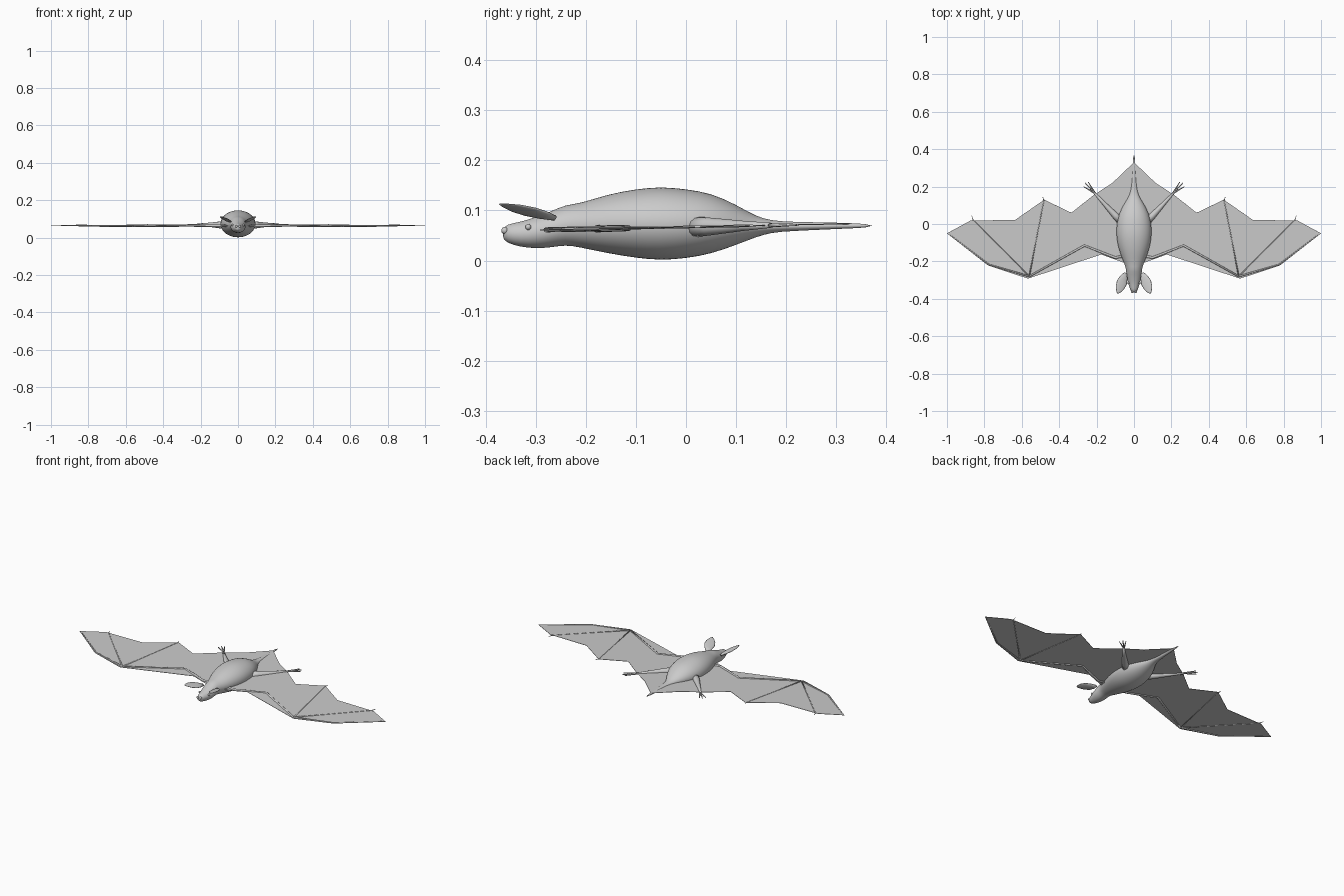
import bpy, bmesh, math
from mathutils import Vector

if "Cube" in bpy.data.objects:
    bpy.data.objects.remove(bpy.data.objects["Cube"], do_unlink=True)

grey = bpy.data.materials.new("soft_grey")
grey.use_nodes = True
grey.diffuse_color = (0.6, 0.6, 0.6, 1)
grey.node_tree.nodes["Principled BSDF"].inputs["Base Color"].default_value = (0.6, 0.6, 0.6, 1)


def finish(name, bm, smooth=True, mirror=False):
    """Turn a bmesh into an object, optionally mirrored across x."""
    bmesh.ops.recalc_face_normals(bm, faces=bm.faces)
    mesh = bpy.data.meshes.new(name)
    bm.to_mesh(mesh)
    bm.free()
    mesh.materials.append(grey)
    obj = bpy.data.objects.new(name, mesh)
    bpy.context.collection.objects.link(obj)
    if mirror:
        obj.modifiers.new("Mirror", 'MIRROR')
    for p in mesh.polygons:
        p.use_smooth = smooth
    return obj


def loft(name, sections, sides=24, mirror=False):
    """Skin elliptical rings given as (centre, half axis u, half axis v)."""
    bm = bmesh.new()
    rings = []
    for c, u, v in sections:
        angles = [math.tau * i / sides for i in range(sides)]
        rings.append([bm.verts.new(c + u * math.cos(a) + v * math.sin(a)) for a in angles])
    for a, b in zip(rings, rings[1:]):
        for i in range(sides):
            j = (i + 1) % sides
            bm.faces.new((a[i], a[j], b[j], b[i]))
    bm.faces.new(rings[0])
    bm.faces.new(rings[-1])
    return finish(name, bm, mirror=mirror)


def wing_z(y):
    return 0.067 + 0.02 * y


def bone(name, points, radii, sides=8, lift=0.0):
    """Tapered rod lying along the wing plane, on both sides."""
    pts = [Vector((x, y, wing_z(y) + lift)) for x, y in points]
    sections = []
    for i, (p, r) in enumerate(zip(pts, radii)):
        d = (pts[min(i + 1, len(pts) - 1)] - pts[max(i - 1, 0)]).normalized()
        side = d.cross(Vector((0, 0, 1))).normalized()
        sections.append((p, side * r, side.cross(d) * r))
    return loft(name, sections, sides, mirror=True)


# Body, head and tail: y, bottom, top, half width
profile = [
    (-0.366, 0.045, 0.062, 0.008), (-0.358, 0.035, 0.073, 0.018),
    (-0.33, 0.027, 0.077, 0.027), (-0.30, 0.024, 0.087, 0.036),
    (-0.27, 0.026, 0.098, 0.042), (-0.24, 0.031, 0.112, 0.042),
    (-0.215, 0.027, 0.113, 0.051), (-0.155, 0.014, 0.133, 0.075),
    (-0.10, 0.005, 0.143, 0.09), (-0.05, 0.0, 0.148, 0.095),
    (0.0, 0.004, 0.143, 0.093), (0.05, 0.013, 0.135, 0.082),
    (0.10, 0.031, 0.112, 0.058), (0.14, 0.047, 0.088, 0.031),
    (0.17, 0.056, 0.080, 0.02), (0.21, 0.059, 0.077, 0.013),
    (0.30, 0.063, 0.076, 0.008), (0.373, 0.066, 0.073, 0.004)]
body = loft("body", [(Vector((0, y, (lo + hi) / 2)), Vector((w, 0, 0)), Vector((0, 0, (hi - lo) / 2)))
                     for y, lo, hi, w in profile], 32)
sub = body.modifiers.new("Subdivision", 'SUBSURF')
sub.levels = sub.render_levels = 1

# Nostrils and eyes as small bumps
for name, spot, size in (("nostrils", (0.009, -0.362, 0.06), 0.007),
                         ("eyes", (0.03, -0.315, 0.067), 0.006)):
    bm = bmesh.new()
    bmesh.ops.create_uvsphere(bm, u_segments=12, v_segments=8, radius=size)
    bmesh.ops.translate(bm, vec=spot, verts=bm.verts)
    finish(name, bm, mirror=True)

# Leaf-shaped ears
base, tip = Vector((0.045, -0.262, 0.085)), Vector((0.088, -0.372, 0.113))
along = (tip - base).normalized()
across = Vector((0.9, 0.3, 0.25))
across = (across - along * across.dot(along)).normalized()
normal = across.cross(along)
loft("ears", [(base.lerp(tip, t), across * w, normal * h) for t, w, h in
              ((0, 0.008, 0.005), (0.2, 0.021, 0.006), (0.45, 0.029, 0.005),
               (0.7, 0.025, 0.004), (0.9, 0.013, 0.002), (1, 0.003, 0.001))], 16, mirror=True)

# Wing and tail membrane, one thin scalloped sheet
edge = [(0, -0.2), (0.06, -0.205), (0.175, -0.163), (0.567, -0.292), (0.78, -0.222),
        (1.0, -0.05), (0.875, 0.018), (0.635, 0.022), (0.48, 0.13), (0.335, 0.06),
        (0.215, 0.155), (0.115, 0.22), (0, 0.33)]
bm = bmesh.new()
bm.faces.new([bm.verts.new((x, y, wing_z(y))) for x, y in edge])
bmesh.ops.triangulate(bm, faces=bm.faces)
membrane = finish("wing_membrane", bm, smooth=False, mirror=True)
solid = membrane.modifiers.new("Thickness", 'SOLIDIFY')
solid.thickness, solid.offset = 0.002, 0

# Arm and finger bones
wrist = (0.56, -0.28)
bone("arm_bones", [(0.05, -0.17), (0.1, -0.18), (0.265, -0.115), wrist],
     (0.008, 0.007, 0.006, 0.005))
bone("leading_fingers", [wrist, (0.775, -0.217), (0.99, -0.052)], (0.005, 0.004, 0.001))
bone("middle_fingers", [wrist, (0.71, -0.13), (0.86, 0.02), (0.868, 0.045)],
     (0.004, 0.003, 0.003, 0.001), 6)
bone("inner_fingers", [wrist, (0.52, -0.07), (0.482, 0.125), (0.488, 0.145)],
     (0.004, 0.003, 0.003, 0.001), 6)

# Legs with splayed toes
bone("legs", [(0.07, 0.015), (0.1, 0.045), (0.165, 0.115), (0.215, 0.17)],
     (0.021, 0.018, 0.01, 0.005), 12)
for i, end in enumerate(((0.245, 0.225), (0.262, 0.22), (0.27, 0.2))):
    bone("toes_%d" % (i + 1), [(0.208, 0.164), end], (0.005, 0.002), 6)
